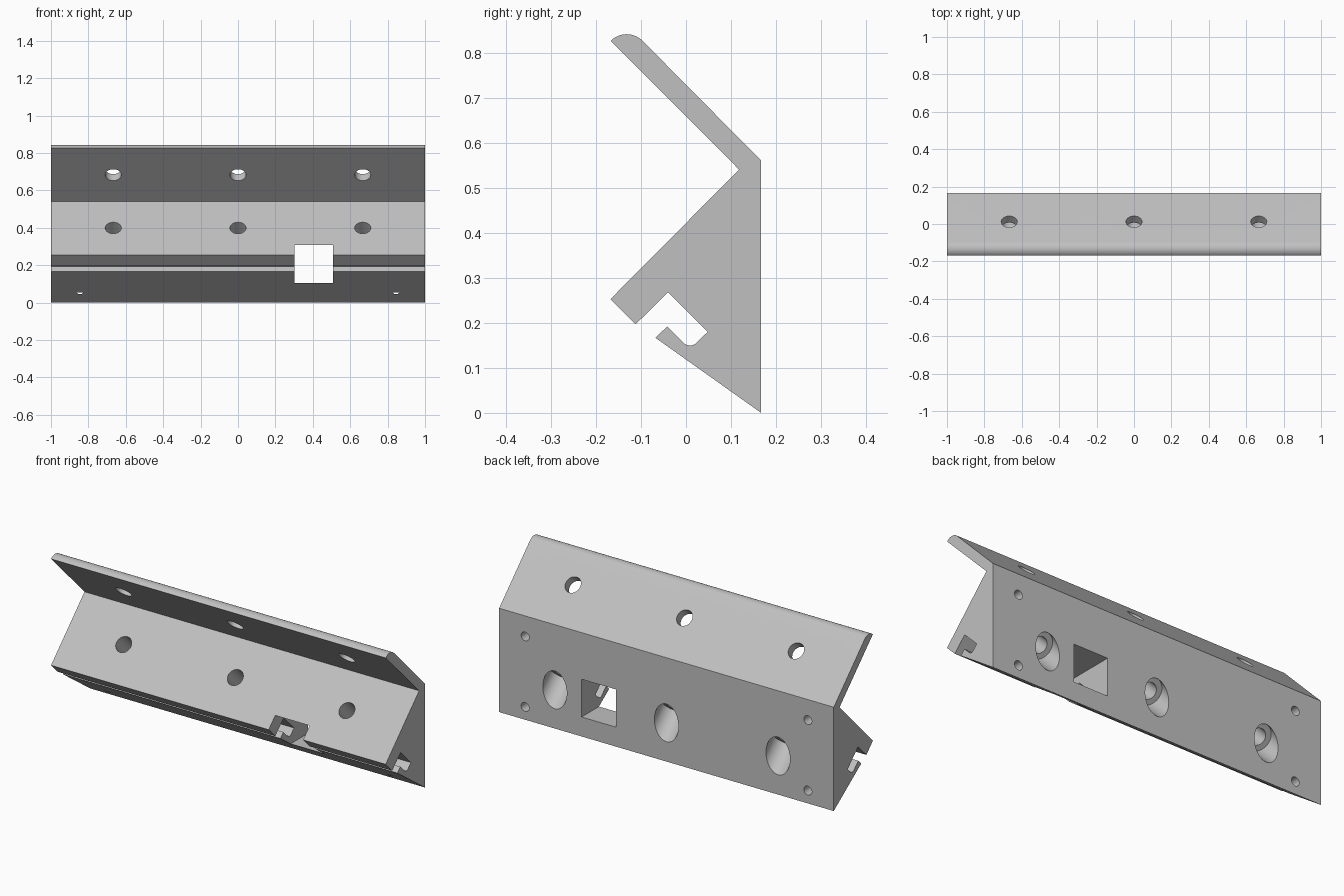
import bpy, bmesh
from math import cos, sin, radians
from mathutils import Vector

cube = bpy.data.objects.get("Cube")
if cube:
    bpy.data.objects.remove(cube, do_unlink=True)

grey = bpy.data.materials.new("light grey")
grey.use_nodes = True
colour = (0.53, 0.53, 0.53, 1)
grey.diffuse_color = colour
grey.node_tree.nodes["Principled BSDF"].inputs["Base Color"].default_value = colour


def arc(y, z, r, start, end, steps=12):
    angles = [radians(start + (end - start) * i / steps) for i in range(steps + 1)]
    return [(y + r * cos(a), z + r * sin(a)) for a in angles]


def add_object(name, bm):
    bmesh.ops.recalc_face_normals(bm, faces=bm.faces)
    mesh = bpy.data.meshes.new(name)
    bm.to_mesh(mesh)
    bm.free()
    mesh.materials.append(grey)
    obj = bpy.data.objects.new(name, mesh)
    bpy.context.collection.objects.link(obj)
    return obj


def cut(target, cutter):
    """Subtract the cutter from the target, then discard it."""
    cutter.hide_render = True
    bpy.context.view_layer.objects.active = target
    mod = target.modifiers.new("cut", "BOOLEAN")
    mod.operation = "DIFFERENCE"
    mod.solver = "EXACT"
    mod.object = cutter
    bpy.ops.object.modifier_apply(modifier=mod.name)
    bpy.data.objects.remove(cutter, do_unlink=True)


def drill(target, start, end, radius):
    start, end = Vector(start), Vector(end)
    bm = bmesh.new()
    bmesh.ops.create_cone(bm, cap_ends=True, segments=48, radius1=radius,
                          radius2=radius, depth=(end - start).length)
    obj = add_object("drill", bm)
    obj.rotation_mode = "QUATERNION"
    obj.rotation_quaternion = (end - start).to_track_quat("Z", "Y")
    obj.location = (start + end) / 2
    cut(target, obj)


# Wedge with a rounded angled flange on top and a hooked slot in front
profile = [(0.167, 0), (0.167, 0.561)]
profile += arc(-0.132, 0.792, 0.05, 45, 135)
profile += [(0.118, 0.541), (-0.168, 0.253), (-0.112, 0.197),
            (-0.04, 0.268), (0.048, 0.18)]
profile += arc(0.009, 0.171, 0.021, 315, 225)
profile += [(-0.042, 0.192), (-0.068, 0.167)]

bm = bmesh.new()
face = bm.faces.new([bm.verts.new((-1, y, z)) for y, z in profile])
side = bmesh.ops.extrude_face_region(bm, geom=[face])
bmesh.ops.translate(bm, vec=(2, 0, 0),
                    verts=[v for v in side["geom"] if isinstance(v, bmesh.types.BMVert)])
bracket = add_object("angled_rail_bracket", bm)

# Flange holes, and screw holes counterbored from the back
inward = Vector((0, 1, -1)).normalized()
across = Vector((0, 1, 1)).normalized()
for x in (-0.667, 0, 0.667):
    flange = Vector((x, -0.006, 0.699))
    drill(bracket, flange - across * 0.07, flange + across * 0.07, 0.043)
    back = Vector((x, 0.167, 0.209))
    front = Vector((x, -0.022, 0.398))
    drill(bracket, back - inward * 0.09, back + inward * 0.2, 0.072)
    drill(bracket, front - inward * 0.05, back - inward * 0.07, 0.043)

# Small blind mounting holes in the corners of the back
for x in (-0.845, 0.845):
    for z in (0.069, 0.45):
        drill(bracket, (x, 0.09, z), (x, 0.25, z), 0.024)

# Square window through the body
bm = bmesh.new()
bmesh.ops.create_cube(bm, size=1)
window = add_object("window_cutter", bm)
window.scale = (0.206, 1, 0.204)
window.location = (0.404, 0, 0.207)
cut(bracket, window)

bpy.ops.object.select_all(action="DESELECT")
bracket.select_set(True)
bpy.context.view_layer.objects.active = bracket
bpy.ops.object.shade_smooth_by_angle(angle=radians(30))
